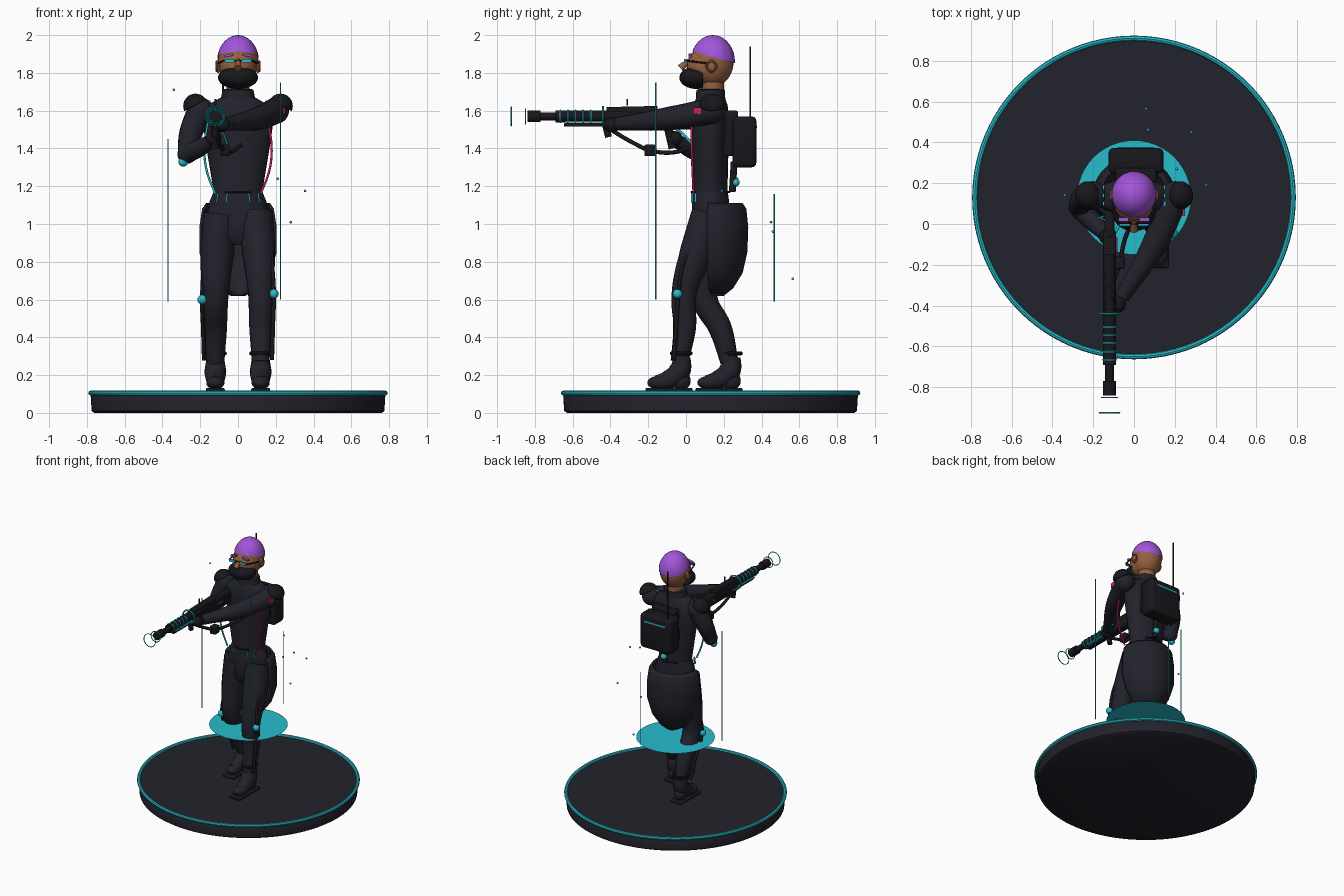
import bpy, bmesh, math
from mathutils import Vector, Matrix

old = bpy.data.objects.get("Cube")
if old:
    bpy.data.objects.remove(old, do_unlink=True)


def material(name, rgb):
    m = bpy.data.materials.new(name)
    m.use_nodes = True
    m.diffuse_color = (*rgb, 1)
    m.node_tree.nodes["Principled BSDF"].inputs["Base Color"].default_value = (*rgb, 1)
    return m


SUIT = material("dark suit", (.016, .016, .025))
BLACK = material("black gear", (.009, .009, .012))
CYAN = material("cyan glow", (.02, .5, .6))
PINK = material("pink glow", (.6, .015, .13))
PURPLE = material("purple hair", (.36, .09, .7))
SKIN = material("brown skin", (.3, .12, .05))


def finish(bm, name, mat, smooth=True):
    bmesh.ops.recalc_face_normals(bm, faces=bm.faces)
    mesh = bpy.data.meshes.new(name)
    bm.to_mesh(mesh)
    bm.free()
    mesh.materials.append(mat)
    obj = bpy.data.objects.new(name, mesh)
    bpy.context.collection.objects.link(obj)
    if smooth:
        bpy.ops.object.select_all(action='DESELECT')
        obj.select_set(True)
        bpy.context.view_layer.objects.active = obj
        bpy.ops.object.shade_smooth_by_angle(angle=math.radians(40))
    return obj


def ball(name, mat, center, size, cut=None, turn=0):
    """Ellipsoid; cut is an optional (point, normal) plane removing the outer side."""
    bm = bmesh.new()
    bmesh.ops.create_uvsphere(bm, u_segments=28, v_segments=18, radius=1)
    if isinstance(size, float):
        size = (size,) * 3
    bm.transform(Matrix.Translation(center) @ Matrix.Rotation(turn, 4, 'Y') @ Matrix.Diagonal((*size, 1)))
    if cut:
        bmesh.ops.bisect_plane(bm, geom=bm.verts[:] + bm.edges[:] + bm.faces[:],
                               plane_co=cut[0], plane_no=cut[1], clear_outer=True)
    return finish(bm, name, mat)


def box(name, mat, center, size, bevel=0, turn=0):
    bm = bmesh.new()
    bmesh.ops.create_cube(bm, size=1)
    bm.transform(Matrix.Translation(center) @ Matrix.Rotation(turn, 4, 'Y') @ Matrix.Diagonal((*size, 1)))
    if bevel:
        bmesh.ops.bevel(bm, geom=bm.edges[:], offset=bevel, segments=3, profile=.5, affect='EDGES')
    return finish(bm, name, mat, bevel > 0)


def rod(name, mat, a, b, r, r_end=None, sides=20):
    a, b = Vector(a), Vector(b)
    bm = bmesh.new()
    bmesh.ops.create_cone(bm, cap_ends=True, segments=sides, radius1=r, radius2=r_end or r, depth=(b - a).length)
    turn = (b - a).to_track_quat('Z', 'Y').to_matrix().to_4x4()
    bm.transform(Matrix.Translation((a + b) / 2) @ turn)
    return finish(bm, name, mat)


def tube(name, mat, points, radii):
    """Smooth tapered tube through the points."""
    curve = bpy.data.curves.new(name, 'CURVE')
    curve.dimensions = '3D'
    curve.bevel_depth, curve.bevel_resolution = 1, 4
    curve.resolution_u, curve.use_fill_caps = 8, True
    s = curve.splines.new('BEZIER')
    s.bezier_points.add(len(points) - 1)
    for i, (p, co) in enumerate(zip(s.bezier_points, points)):
        p.co, p.handle_left_type, p.handle_right_type = co, 'AUTO', 'AUTO'
        p.radius = radii if isinstance(radii, float) else radii[i]
    temp = bpy.data.objects.new(name, curve)
    bpy.context.collection.objects.link(temp)
    mesh = bpy.data.meshes.new_from_object(temp.evaluated_get(bpy.context.evaluated_depsgraph_get()))
    bpy.data.objects.remove(temp)
    bm = bmesh.new()
    bm.from_mesh(mesh)
    return finish(bm, name, mat)


def ring(name, mat, center, major, minor, axis='Z', sides=48):
    ends = [Vector((math.cos(t), math.sin(t), 0)) for t in (math.tau * i / sides for i in range(sides))]
    turn = {'Z': Matrix(), 'Y': Matrix.Rotation(math.pi / 2, 4, 'X'), 'X': Matrix.Rotation(math.pi / 2, 4, 'Y')}[axis]
    bm = bmesh.new()
    loops = [[bm.verts.new(e * (major + minor * math.cos(k * math.pi / 4))
              + Vector((0, 0, minor * math.sin(k * math.pi / 4)))) for k in range(8)] for e in ends]
    for i in range(sides):
        a, b = loops[i - 1], loops[i]
        for k in range(8):
            bm.faces.new((a[k - 1], b[k - 1], b[k], a[k]))
    bm.transform(Matrix.Translation(center) @ turn)
    return finish(bm, name, mat)


def loft(name, mat, rows, arc=math.tau, start=0, sides=32):
    """Skin over elliptical rows of (z, centre y, half width, half depth)."""
    closed = arc == math.tau
    bm = bmesh.new()
    loops = []
    for z, y, rx, ry in rows:
        angles = [start + arc * i / (sides if closed else sides - 1) for i in range(sides)]
        loops.append([bm.verts.new((rx * math.cos(t), y + ry * math.sin(t), z)) for t in angles])
    for a, b in zip(loops, loops[1:]):
        for i in range(0 if closed else 1, sides):
            bm.faces.new((a[i - 1], a[i], b[i], b[i - 1]))
    if closed:
        bm.faces.new(loops[0])
        bm.faces.new(loops[-1])
    return finish(bm, name, mat)


# Round stand with glowing rim and hovering disc
MID = .13
loft("stand", SUIT, [(0, MID, .76, .76), (.01, MID, .775, .775), (.09, MID, .78, .78), (.105, MID, .77, .77)], sides=96)
ring("stand_rim", CYAN, (0, MID, .105), .78, .013, sides=96)
bm = bmesh.new()
bmesh.ops.create_circle(bm, cap_ends=True, segments=48, radius=.28)
bm.transform(Matrix.Translation((0, MID, .54)))
finish(bm, "glow_disc", CYAN, False)

# Body
loft("torso", SUIT, [(1.12, .13, .13, .09), (1.18, .13, .13, .09), (1.3, .13, .15, .092), (1.45, .13, .175, .097),
                     (1.57, .13, .19, .097), (1.63, .13, .16, .09), (1.67, .13, .09, .075)])
loft("pelvis", SUIT, [(1.18, .13, .125, .09), (1.12, .13, .15, .098), (1.02, .13, .17, .1), (.93, .12, .14, .09), (.89, .11, .06, .05)])
loft("collar", SUIT, [(1.64, .13, .095, .08), (1.71, .13, .082, .075), (1.715, .13, .07, .06)])
rod("neck", SKIN, (0, .14, 1.68), (0, .14, 1.8), .062)
ring("waist_seam", BLACK, (0, MID, 1.17), .1, .006)

# Open coat tail wrapped around the back
tail = loft("coat_tail", SUIT, [(1.11, .13, .17, .17), (1.08, .13, .19, .19), (.98, .13, .205, .2), (.85, .13, .205, .195),
                                (.74, .13, .17, .17), (.66, .13, .11, .12), (.62, .14, .04, .06)], math.pi * 1.06, -math.pi * .03)
thick = tail.modifiers.new("thickness", 'SOLIDIFY')
thick.thickness = .015

# Legs: the left one steps forward, the right one trails
for name, s, knee_y, ankle_y, knee_z in (("left", 1, -.01, -.035, .63), ("right", -1, .1, .23, .6)):
    x = .12 * s
    mid = (knee_y + ankle_y) / 2
    tube(name + "_leg", SUIT, [(.09 * s, .12, 1.05), (.11 * s, (.12 + knee_y) / 2, .85), (x, knee_y, knee_z),
                               (x, mid + .015, .45), (x, ankle_y, .27)], [.095, .09, .068, .062, .048])
    ball(name + "_knee_light", CYAN, (.19 * s, knee_y - .035, knee_z), .025)
    tube(name + "_leg_pipe", BLACK, [(.17 * s, .1, .97), (.18 * s, knee_y, .8), (.19 * s, knee_y - .03, knee_z),
                                     (.185 * s, mid - .03, .45), (.18 * s, ankle_y - .03, .28)], .011)
    ring(name + "_ankle_band", BLACK, (x, ankle_y + .01, .315), .05, .011)
    tube(name + "_boot", SUIT, [(x, ankle_y + .015, .3), (x, ankle_y, .22), (x, ankle_y - .06, .175), (x, ankle_y - .12, .16)],
         [.045, .058, .05, .038])
    ball(name + "_boot_toe", SUIT, (x, ankle_y - .105, .16), (.048, .065, .036))
    ball(name + "_boot_heel", SUIT, (x, ankle_y + .01, .17), (.045, .05, .05))
    box(name + "_sole", BLACK, (x, ankle_y - .055, .122), (.1, .25, .02), .008)

# Arms: left reaches forward under the barrel, right is bent at the grip
tube("left_arm", SUIT, [(.2, .14, 1.6), (.11, -.08, 1.56), (-.06, -.36, 1.53)], [.07, .063, .036])
ball("left_shoulder", SUIT, (.2, .14, 1.6), .07)
ball("left_hand", BLACK, (-.08, -.39, 1.525), (.04, .045, .038))
tube("right_upper_arm", SUIT, [(-.2, .14, 1.6), (-.25, .12, 1.48), (-.27, .08, 1.37)], [.07, .062, .05])
tube("right_forearm", SUIT, [(-.27, .08, 1.37), (-.21, .02, 1.4), (-.14, -.05, 1.44)], [.05, .048, .036])
ball("right_shoulder", SUIT, (-.2, .14, 1.6), .07)
ball("right_elbow", SUIT, (-.27, .08, 1.37), .051)
ball("right_elbow_light", CYAN, (-.29, .07, 1.33), .026)
ball("right_hand", BLACK, (-.13, -.06, 1.45), .042)
for name, s in (("left", 1), ("right", -1)):
    pad = ball(name + "_shoulder_pad", BLACK, (.225 * s, .14, 1.625), (.065, .07, .065),
               ((.225 * s, .14, 1.63), (-.55 * s, 0, -1)))
    pad.modifiers.new("thickness", 'SOLIDIFY').thickness = .012
    # Side cable and belt lights
    tube(name + "_side_cable", PINK if s > 0 else CYAN,
         [(.12 * s, .04, 1.16), (.165 * s, .035, 1.28), (.178 * s, .03, 1.4), (.16 * s, .03, 1.54)], .006)
    for x in (.06, .11):
        box(name + "_belt_light", CYAN, (x * s, .05 if x > .1 else .032, 1.14), (.008, .012, .05), 0, -.15 * s)
    for y in (.1, .14, .18):
        box(name + "_shoulder_light", CYAN, (.15 * s, y, 1.65), (.01, .02, .008))
box("arm_badge", PINK, (.243, .06, 1.6), (.012, .04, .035))
box("thigh_marker", PINK, (-.06, .05, .69), (.01, .012, .012))

# Head
ball("skull", SKIN, (0, .14, 1.86), (.106, .112, .134))
ball("face", SKIN, (0, .105, 1.835), (.097, .1, .1))
ball("hair", PURPLE, (0, .142, 1.86), (.111, .117, .14), ((0, .03, 1.915), (0, -.28, -1)))
ball("mask", BLACK, (0, .055, 1.775), (.106, .09, .06), ((0, .09, 1.8), (0, 1, 0)))
rod("nose", SKIN, (0, .02, 1.87), (0, -.03, 1.825), .01, .02)
box("glasses_bridge", BLACK, (0, .0, 1.865), (.15, .006, .008))
for name, s in (("left", 1), ("right", -1)):
    box(name + "_lens", CYAN, (.045 * s, -.005, 1.864), (.05, .009, .02))
    rod(name + "_glasses_arm", BLACK, (.075 * s, 0, 1.865), (.108 * s, .12, 1.85), .005)
    box(name + "_eyebrow", PURPLE, (.05 * s, .022, 1.893), (.05, .018, .012), 0, .2 * s)
    ball(name + "_ear", SKIN, (.105 * s, .135, 1.835), (.014, .024, .036))
    ring(name + "_ear_rim", SKIN, (.113 * s, .135, 1.835), .025, .006, 'X')

# Backpack, antenna and hose
box("backpack", BLACK, (.01, .31, 1.435), (.27, .125, .27), .025)
box("backpack_stripe", CYAN, (.01, .374, 1.515), (.18, .006, .012))
box("backpack_mount", BLACK, (.01, .235, 1.48), (.2, .08, .24), .01)
rod("antenna", BLACK, (-.08, .34, 1.55), (-.08, .34, 1.94), .005)
rod("pack_outlet", BLACK, (.01, .245, 1.17), (.01, .255, 1.33), .018)
ball("pack_outlet_light", CYAN, (.01, .262, 1.22), .022)

# Rifle along the front axis
GX, GZ = -.12, 1.57


def barrel(name, mat, y0, y1, r, r_end=None, dz=0):
    return rod(name, mat, (GX, y0, GZ + dz), (GX, y1, GZ + dz), r, r_end)


barrel("muzzle", BLACK, -.84, -.77, .031)
barrel("barrel", BLACK, -.78, -.4, .021)
barrel("handguard", BLACK, -.69, -.4, .032)
for i in range(5):
    ring("handguard_ring", CYAN, (GX, -.665 + i * .04, GZ), .031, .005, 'Y', 24)
box("under_rail", BLACK, (GX, -.52, 1.525), (.03, .25, .02), .004)
box("rail_light", CYAN, (GX, -.5, 1.542), (.066, .28, .008))
box("receiver", BLACK, (GX, -.23, 1.555), (.065, .4, .085), .015)
barrel("top_housing", BLACK, -.42, -.15, .024, .03, .025)
box("stock", BLACK, (GX, -.0, 1.55), (.05, .14, .1), .015)
box("rear_sight", BLACK, (GX, -.31, 1.645), (.01, .008, .035))
rod("grip", BLACK, (GX, -.1, 1.53), (GX, -.07, 1.4), .022)
rod("foregrip", BLACK, (GX, -.43, 1.54), (GX, -.41, 1.46), .018)
ring("rifle_charge_ring", CYAN, (GX, -.44, GZ), .05, .006, 'Y', 32)
ring("near_pulse_ring", CYAN, (GX, -.85, GZ), .04, .003, 'Y')
ring("far_pulse_ring", CYAN, (GX, -.925, GZ), .05, .003, 'Y')
tube("sling_hose", BLACK, [(GX, -.4, 1.5), (-.1, -.28, 1.43), (-.07, -.19, 1.39), (-.04, -.06, 1.38), (.02, .05, 1.42)], .011)
box("sling_pack", BLACK, (-.07, -.19, 1.39), (.05, .06, .06), .008)
tube("chest_hose", CYAN, [(GX, -.08, 1.52), (-.08, -.02, 1.48), (-.05, .05, 1.4)], .007)
box("receiver_light", PINK, (-.084, -.1, 1.56), (.007, .07, .012))

# Floating light beams and sparks
for x, y, low, high in ((.225, -.16, .6, 1.75), (-.37, .08, .59, 1.45), (.07, .467, .59, 1.16)):
    rod("light_beam", CYAN, (x, y, low), (x, y, high), .003, sides=8)
for spot in ((.355, .19, 1.175), (.28, .45, 1.01), (.06, .565, .71), (-.34, .14, 1.71), (.21, .27, 1.24), (.07, .46, .96)):
    ball("spark", CYAN, spot, .007)
